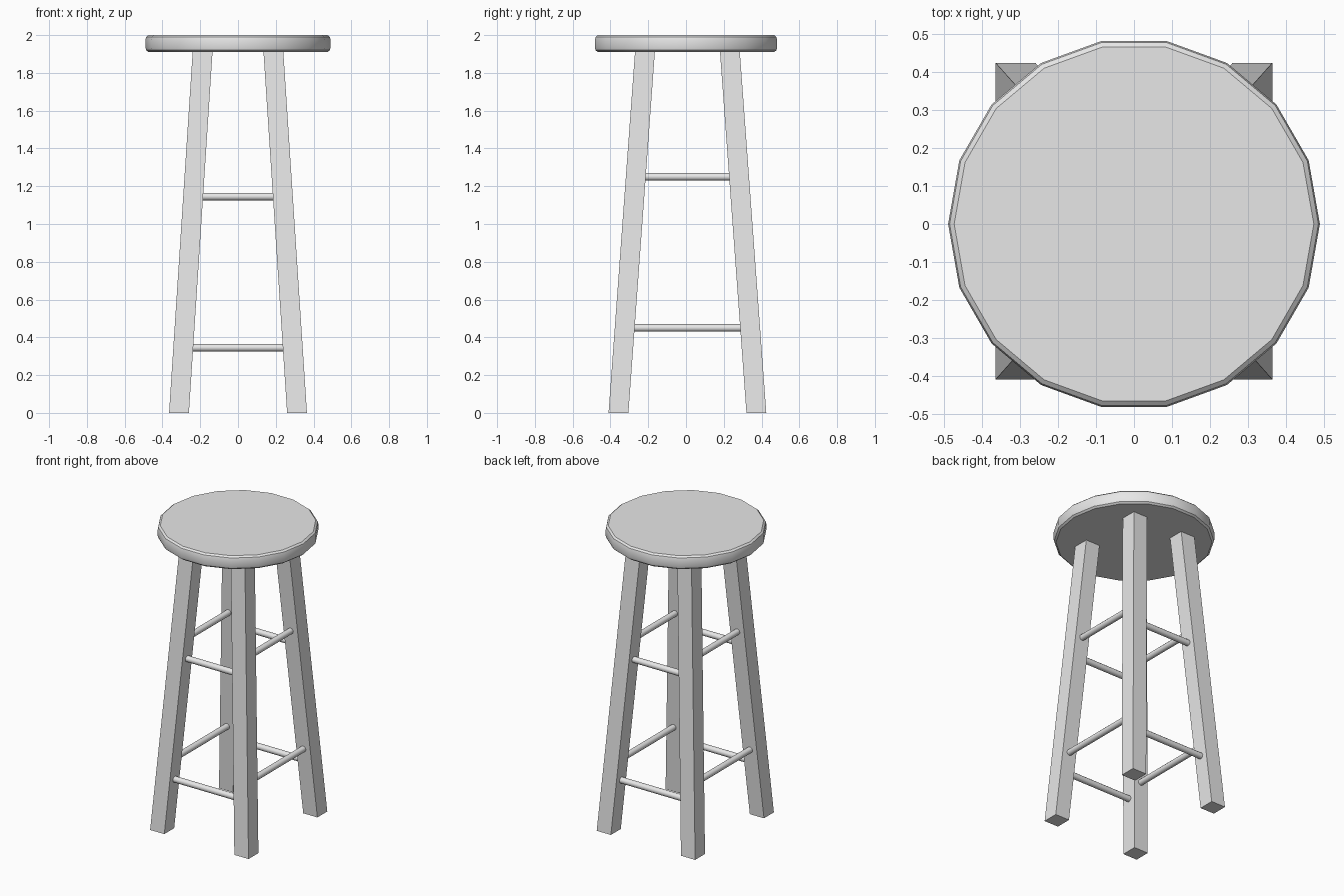
import bpy
import bmesh
import math
from mathutils import Vector

cube = bpy.data.objects.get("Cube")
if cube:
    bpy.data.objects.remove(cube, do_unlink=True)

grey = bpy.data.materials.new("plain grey")
grey.use_nodes = True
colour = (0.8, 0.8, 0.8, 1.0)
grey.diffuse_color = colour
grey.node_tree.nodes["Principled BSDF"].inputs["Base Color"].default_value = colour

SEAT_BOTTOM = 1.91
LEG_Y_SHIFT = 0.0075   # the leg frame sits slightly behind the seat centre
LEG_HALF = 0.0525
RUNG_RADIUS = 0.02


def add_object(name, bm, smooth=False):
    bmesh.ops.recalc_face_normals(bm, faces=bm.faces)
    mesh = bpy.data.meshes.new(name)
    bm.to_mesh(mesh)
    bm.free()
    mesh.materials.append(grey)
    obj = bpy.data.objects.new(name, mesh)
    bpy.context.collection.objects.link(obj)
    if smooth:
        bpy.ops.object.select_all(action="DESELECT")
        obj.select_set(True)
        bpy.context.view_layer.objects.active = obj
        bpy.ops.object.shade_smooth_by_angle(angle=math.radians(35))
    return obj


def skin_rings(bm, rings):
    """Join stacked rings of points into a closed solid."""
    loops = [[bm.verts.new(p) for p in ring] for ring in rings]
    for low, high in zip(loops, loops[1:]):
        for i in range(len(low)):
            j = (i + 1) % len(low)
            bm.faces.new((low[i], low[j], high[j], high[i]))
    bm.faces.new(loops[0])
    bm.faces.new(loops[-1])


def leg_centre(side_x, side_y, z):
    """Centre of a splayed leg at height z."""
    t = z / SEAT_BOTTOM
    x = 0.3125 - 0.125 * t
    y = 0.365 - 0.14 * t
    return Vector((side_x * x, side_y * y + LEG_Y_SHIFT, z))


# Round seat with a softened rim
profile = [(0.474, SEAT_BOTTOM), (0.486, 1.92), (0.49, 1.935),
           (0.49, 1.975), (0.486, 1.99), (0.474, 2.0)]
sides = 18
angles = [math.tau * i / sides for i in range(sides)]
bm = bmesh.new()
skin_rings(bm, [[(r * math.cos(a), r * math.sin(a), z) for a in angles]
                for r, z in profile])
add_object("seat", bm, smooth=True)

# Four square legs, splayed and cut level at both ends
corners = [(-1, -1), (1, -1), (1, 1), (-1, 1)]
for sx, sy in corners:
    bm = bmesh.new()
    skin_rings(bm, [[leg_centre(sx, sy, z) + Vector((cx, cy, 0)) * LEG_HALF
                     for cx, cy in corners] for z in (0, SEAT_BOTTOM)])
    name = ("front" if sy < 0 else "back") + ("_left" if sx > 0 else "_right")
    add_object(name + "_leg", bm)


def add_rung(name, start, end):
    bm = bmesh.new()
    axis = end - start
    bmesh.ops.create_cone(bm, cap_ends=True, segments=12, radius1=RUNG_RADIUS,
                          radius2=RUNG_RADIUS, depth=axis.length)
    rung = add_object(name, bm, smooth=True)
    rung.rotation_euler = axis.to_track_quat("Z", "Y").to_euler()
    rung.location = (start + end) / 2


# Two levels of rungs on every side, the side pairs set higher
for level, front_z, side_z in (("lower", 0.345, 0.45), ("upper", 1.145, 1.25)):
    for s, front, side in ((-1, "front", "right"), (1, "back", "left")):
        add_rung(f"{level}_{front}_rung",
                 leg_centre(-1, s, front_z), leg_centre(1, s, front_z))
        add_rung(f"{level}_{side}_rung",
                 leg_centre(s, -1, side_z), leg_centre(s, 1, side_z))
